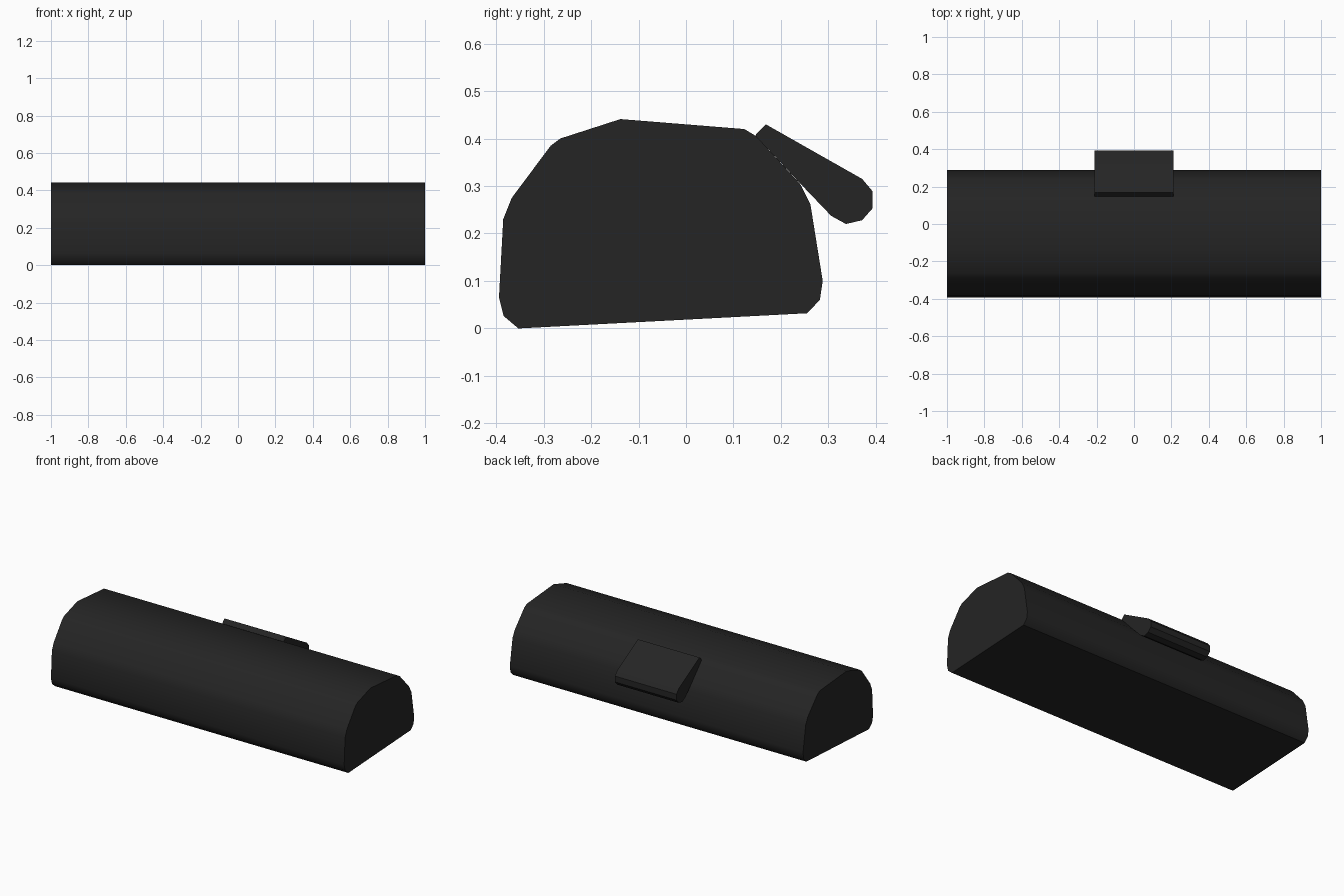
import bpy, bmesh, math

cube = bpy.data.objects.get("Cube")
if cube:
    bpy.data.objects.remove(cube, do_unlink=True)

black = bpy.data.materials.new("matte black")
black.use_nodes = True
black.diffuse_color = (0.018, 0.018, 0.018, 1)
bsdf = black.node_tree.nodes["Principled BSDF"]
bsdf.inputs["Base Color"].default_value = black.diffuse_color
bsdf.inputs["Roughness"].default_value = 0.8


def extrude_profile(name, profile, half_width, angle):
    """Sweep a (y, z) side profile along x, centred on x = 0."""
    bm = bmesh.new()
    face = bm.faces.new([bm.verts.new((-half_width, y, z)) for y, z in profile])
    result = bmesh.ops.extrude_face_region(bm, geom=[face], use_keep_orig=True)
    moved = [v for v in result["geom"] if isinstance(v, bmesh.types.BMVert)]
    bmesh.ops.translate(bm, verts=moved, vec=(2 * half_width, 0, 0))
    bmesh.ops.recalc_face_normals(bm, faces=bm.faces)
    mesh = bpy.data.meshes.new(name)
    bm.to_mesh(mesh)
    bm.free()
    mesh.materials.append(black)
    obj = bpy.data.objects.new(name, mesh)
    bpy.context.collection.objects.link(obj)
    bpy.ops.object.select_all(action="DESELECT")
    obj.select_set(True)
    bpy.context.view_layer.objects.active = obj
    bpy.ops.object.shade_smooth_by_angle(angle=math.radians(angle))
    return obj


# Long rounded case with a flat, slightly sloping base
case_profile = [
    (-0.353, 0), (0.255, 0.032), (0.282, 0.06), (0.288, 0.1),
    (0.262, 0.262), (0.24, 0.305), (0.148, 0.405), (0.123, 0.42),
    (-0.138, 0.441), (-0.265, 0.4), (-0.285, 0.385), (-0.367, 0.275),
    (-0.385, 0.23), (-0.394, 0.065), (-0.384, 0.026),
]
extrude_profile("case_body", case_profile, 1.0, 40)

# Wedge-shaped latch at the upper back
latch_profile = [
    (0.146, 0.407), (0.168, 0.43), (0.371, 0.315), (0.393, 0.289),
    (0.393, 0.253), (0.371, 0.228), (0.337, 0.22), (0.306, 0.237),
    (0.24, 0.306),
]
extrude_profile("back_latch", latch_profile, 0.21, 30)
